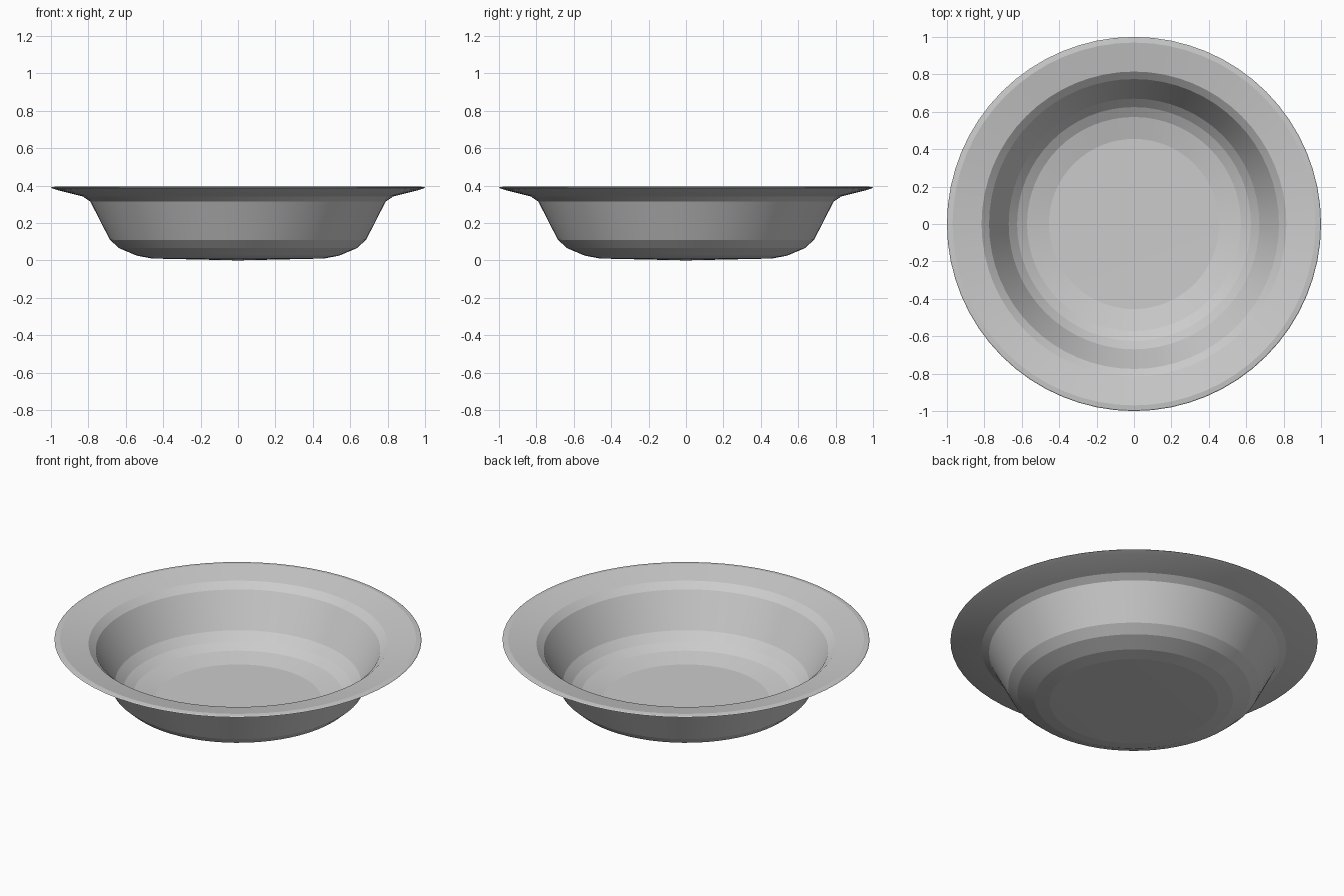
import bpy
import bmesh
import math

cube = bpy.data.objects.get("Cube")
if cube:
    bpy.data.objects.remove(cube, do_unlink=True)

SEGMENTS = 64

# One closed cross-section: outside from base to lip, then inside back to centre
outside = [(0, 0), (0.46, 0.01), (0.54, 0.025), (0.635, 0.065), (0.685, 0.11),
           (0.79, 0.315), (0.83, 0.342), (0.97, 0.377), (1.0, 0.388)]
inside = [(0.995, 0.392), (0.97, 0.395), (0.815, 0.364), (0.775, 0.33),
          (0.67, 0.133), (0.625, 0.087), (0.572, 0.056), (0.455, 0.028), (0, 0.026)]
profile = outside + inside

# Glazed ceramic
grey = bpy.data.materials.new("light grey ceramic")
grey.use_nodes = True
colour = (0.6, 0.6, 0.6, 1)
grey.diffuse_color = colour
grey.node_tree.nodes["Principled BSDF"].inputs["Base Color"].default_value = colour

# Bowl turned around the vertical axis
bm = bmesh.new()
verts = [bm.verts.new((r, 0, z)) for r, z in profile]
edges = [bm.edges.new(pair) for pair in zip(verts, verts[1:])]
bmesh.ops.spin(bm, geom=verts + edges, cent=(0, 0, 0), axis=(0, 0, 1),
               angle=math.tau, steps=SEGMENTS)
bmesh.ops.remove_doubles(bm, verts=bm.verts, dist=0.0005)
bmesh.ops.recalc_face_normals(bm, faces=bm.faces)

mesh = bpy.data.meshes.new("bowl")
bm.to_mesh(mesh)
bm.free()
mesh.materials.append(grey)
bowl = bpy.data.objects.new("bowl", mesh)
bpy.context.collection.objects.link(bowl)

# Smooth around the bowl, crisp between the bands
bpy.ops.object.select_all(action="DESELECT")
bowl.select_set(True)
bpy.context.view_layer.objects.active = bowl
bpy.ops.object.shade_smooth_by_angle(angle=math.radians(7))
